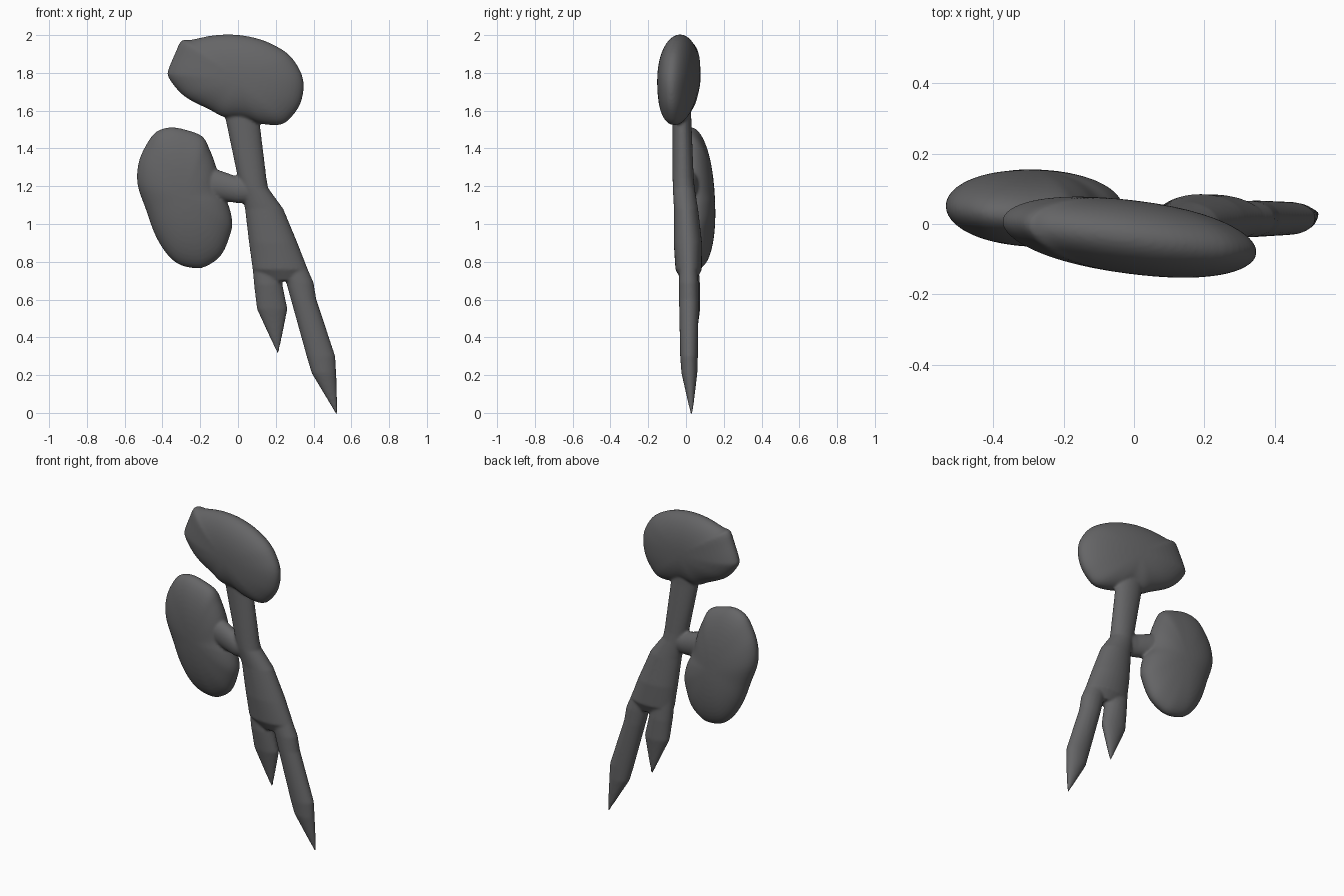
import bpy, bmesh, math
from mathutils import Vector

if "Cube" in bpy.data.objects:
    bpy.data.objects.remove(bpy.data.objects["Cube"])

mat = bpy.data.materials.new("dark grey")
mat.diffuse_color = (0.13, 0.13, 0.134, 1)
mat.use_nodes = True
mat.node_tree.nodes["Principled BSDF"].inputs["Base Color"].default_value = mat.diffuse_color
bm = bmesh.new()


def skin(rings):
    """Closed skin over a list of rings with equal point counts."""
    vr = [[bm.verts.new(p) for p in r] for r in rings]
    n = len(vr[0])
    faces = [bm.faces.new((a[i], a[(i + 1) % n], b[(i + 1) % n], b[i]))
             for a, b in zip(vr, vr[1:]) for i in range(n)]
    faces += [bm.faces.new(vr[0]), bm.faces.new(vr[-1])]
    bmesh.ops.recalc_face_normals(bm, faces=faces)


def tube(stations, along_x=False, n=28):
    """Oval tube; station = (height, low edge, high edge, y centre, y radius)."""
    rings = []
    for h, lo, hi, cy, ry in stations:
        ring = []
        for i in range(n):
            a = math.tau * i / n
            u, y = (lo + hi) / 2 + (hi - lo) / 2 * math.cos(a), cy + ry * math.sin(a)
            ring.append((h, y, u) if along_x else (u, y, h))
        rings.append(ring)
    skin(rings)


def pad(outline, cx, cz, cy, slope_x, slope_z, half):
    """Cushion with a smooth outline in the front view, leaning in y."""
    pts, n = [], len(outline)
    for i in range(n):
        p0, p1, p2, p3 = (Vector(outline[(i + k) % n]) for k in (-1, 0, 1, 2))
        for t in (0, .25, .5, .75):
            pts.append(0.5 * (2 * p1 + (p2 - p0) * t + (2 * p0 - 5 * p1 + 4 * p2 - p3) * t * t
                              + (3 * p1 - p0 - 3 * p2 + p3) * t ** 3))
    rings = []
    for j in range(25):
        a = math.radians(-88 + 176 * j / 24)
        s, h = math.cos(a) ** 0.9, half * math.sin(a)
        rings.append([(cx + (p.x - cx) * s,
                       cy + slope_x * (p.x - cx) * s + slope_z * (p.y - cz) * s + h,
                       cz + (p.y - cz) * s) for p in pts])
    skin(rings)


# upper cap
pad([(-.30, 1.97), (-.25, 1.975), (-.12, 2.0), (.01, 2.0), (.14, 1.97), (.26, 1.905),
     (.325, 1.82), (.348, 1.74), (.335, 1.65), (.295, 1.58), (.23, 1.527), (.125, 1.53),
     (.03, 1.56), (-.07, 1.565), (-.15, 1.605), (-.26, 1.66), (-.32, 1.71),
     (-.37, 1.78), (-.368, 1.82), (-.335, 1.90)],
    0, 1.77, -.038, -.12, 0, .105)
# side cap
pad([(-.48, 1.43), (-.43, 1.49), (-.36, 1.512), (-.28, 1.50), (-.19, 1.465), (-.15, 1.395),
     (-.115, 1.30), (-.09, 1.18), (-.05, 1.10), (-.03, 1.01), (-.042, .94), (-.085, .84),
     (-.15, .785), (-.215, .765), (-.31, .785), (-.38, .845), (-.44, .945),
     (-.485, 1.07), (-.532, 1.21), (-.525, 1.33)],
    -.28, 1.14, .045, -.05, -.06, .107)
# stem and body
tube([(1.66, -.09, .10, -.022, .05), (1.56, -.067, .112, -.022, .05),
      (1.24, 0, .151, -.015, .056), (1.19, .012, .16, -.012, .058),
      (1.08, .037, .24, 0, .064), (.9, .058, .315, .01, .075),
      (.76, .077, .37, .014, .07), (.70, .14, .34, .015, .04)])
# left root
tube([(.95, .06, .20, .015, .04), (.68, .085, .235, .022, .052),
      (.55, .10, .262, .03, .045), (.31, .210, .214, .04, .003)])
# right root
tube([(.92, .17, .30, .01, .04), (.69, .255, .40, .014, .052), (.6, .28, .415, .015, .052),
      (.3, .363, .515, .016, .047), (.21, .39, .520, .018, .042), (-.012, .522, .528, .03, .004)])
# branch to the side cap
tube([(-.22, 1.13, 1.32, .025, .055), (-.1, 1.125, 1.285, .01, .055),
      (0, 1.11, 1.25, -.01, .052), (.09, 1.11, 1.24, -.012, .045)], along_x=True)

mesh = bpy.data.meshes.new("plant")
bm.to_mesh(mesh)
bm.free()
plant = bpy.data.objects.new("forked_plant", mesh)
bpy.context.collection.objects.link(plant)
mesh.materials.append(mat)

# fuse the overlapping parts into one soft skin
rem = plant.modifiers.new("fuse", 'REMESH')
rem.mode = 'VOXEL'
rem.voxel_size = 0.008
rem.use_smooth_shade = True
smo = plant.modifiers.new("soften", 'SMOOTH')
smo.factor = 0.5
smo.iterations = 4
